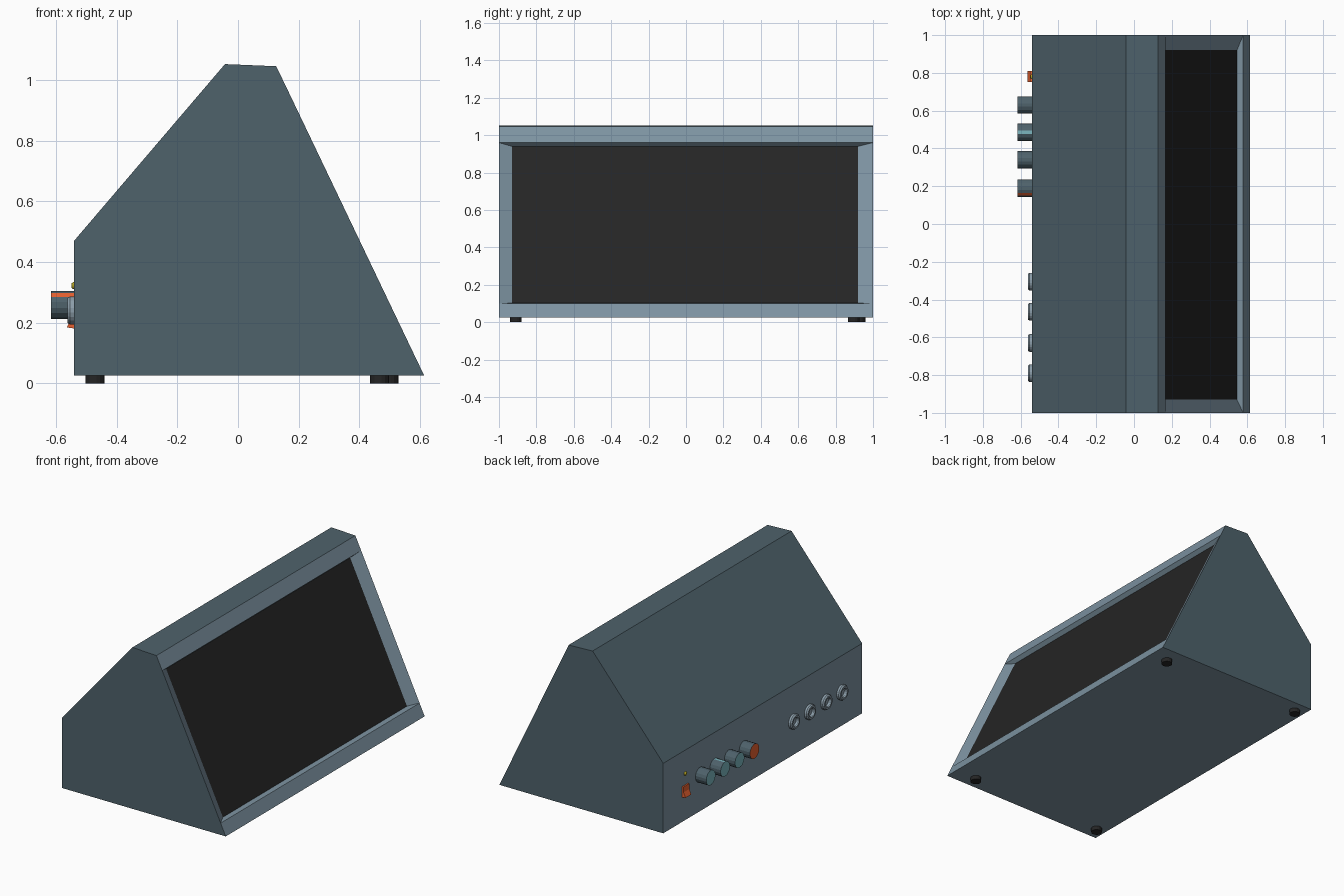
import bpy, bmesh, math

if "Cube" in bpy.data.objects:
    bpy.data.objects.remove(bpy.data.objects["Cube"])


def material(name, rgb):
    m = bpy.data.materials.new(name)
    m.diffuse_color = (*rgb, 1)
    m.use_nodes = True
    m.node_tree.nodes["Principled BSDF"].inputs["Base Color"].default_value = m.diffuse_color
    return m


FRAME = material("frame_slate", (0.205, 0.29, 0.355))
SHELL = material("shell_slate", (0.077, 0.122, 0.148))
BLACK = material("black", (0.018, 0.018, 0.018))
ORANGE = material("orange", (0.80, 0.12, 0.03))
TEAL = material("teal", (0.20, 0.47, 0.52))
METAL = material("metal", (0.26, 0.34, 0.40))
YELLOW = material("yellow", (0.75, 0.60, 0.03))
BACK = -0.54


def finish(name, bm, *mats):
    bmesh.ops.recalc_face_normals(bm, faces=bm.faces)
    me = bpy.data.meshes.new(name)
    bm.to_mesh(me)
    bm.free()
    for m in mats:
        me.materials.append(m)
    ob = bpy.data.objects.new(name, me)
    bpy.context.collection.objects.link(ob)
    return ob


def lathe(name, profile, loc, mats, sides=16, axis="X"):
    """Stack of rings (radius, height); X axis points out of the back panel."""
    bm = bmesh.new()
    rings = []
    for r, h in profile:
        ring = []
        for i in range(sides):
            a = 2 * math.pi * (i + 0.5) / sides
            u, v = r * math.cos(a), r * math.sin(a)
            ring.append(bm.verts.new((-h, u, v) if axis == "X" else (u, v, h)))
        rings.append(ring)
    for lo, hi in zip(rings, rings[1:]):
        for i in range(sides):
            j = (i + 1) % sides
            bm.faces.new((lo[i], lo[j], hi[j], hi[i]))
    bm.faces.new(rings[0])
    bm.faces.new(rings[-1])
    ob = finish(name, bm, *mats)
    ob.location = loc
    return ob


# Wedge housing: extruded profile with a bevelled recess in the sloping screen side
profile = [(BACK, 0.025), (BACK, 0.47), (-0.043, 1.052), (0.126, 1.045),
           (0.167, 0.96), (0.578, 0.10), (0.614, 0.025)]
bm = bmesh.new()
left = [bm.verts.new((x, -1, z)) for x, z in profile]
right = [bm.verts.new((x, 1, z)) for x, z in profile]
for cap in (left, right):
    bm.faces.new(cap).material_index = 2
for i in range(len(profile)):
    j = (i + 1) % len(profile)
    if i != 4:
        f = bm.faces.new((left[i], left[j], right[j], right[i]))
        f.material_index = 2 if i in (1, 2) else 0
rim = [left[4], left[5], right[5], right[4]]
inner = [bm.verts.new(p) for p in ((0.145, -0.93, 0.94), (0.545, -0.93, 0.102),
                                   (0.545, 0.92, 0.102), (0.145, 0.92, 0.94))]
for i in range(4):
    j = (i + 1) % 4
    bm.faces.new((rim[i], rim[j], inner[j], inner[i]))
bm.faces.new(inner).material_index = 1
finish("housing", bm, FRAME, BLACK, SHELL)

# Control knobs with a coloured cap and one coloured pointer facet
for n, (y, mat, angle) in enumerate([(0.19, ORANGE, 146), (0.34, TEAL, 236),
                                     (0.485, TEAL, 101), (0.63, TEAL, 281)]):
    knob = lathe(f"knob_{n + 1}", [(0.047, -0.01), (0.047, 0.076)],
                 (BACK, y, 0.258), (SHELL, mat))
    a = math.radians(angle)
    polys = knob.data.polygons
    max(polys, key=lambda p: p.normal.y * math.cos(a) + p.normal.z * math.sin(a)).material_index = 1
    min(polys, key=lambda p: p.normal.x).material_index = 1

# Jack sockets: rounded rings with a sunken centre
for n, y in enumerate((-0.305, -0.465, -0.63, -0.79)):
    lathe(f"socket_{n + 1}", [(0.047, -0.005), (0.047, 0.014), (0.041, 0.022),
                              (0.030, 0.022), (0.026, 0.016), (0.026, 0.003)],
          (BACK, y, 0.240), (METAL,), 20)

# Indicator lamp
lathe("indicator_lamp", [(0.013, -0.005), (0.012, 0.004), (0.007, 0.009)],
      (BACK, 0.78, 0.322), (YELLOW,), 12)

# Rocker switch: block tilted out at the bottom
bm = bmesh.new()
ends = [[bm.verts.new((BACK + d, y, z)) for d, z in
         ((0.005, 0.18), (-0.024, 0.184), (-0.010, 0.215), (-0.010, 0.25), (0.005, 0.25))]
        for y in (0.752, 0.81)]
for e in ends:
    bm.faces.new(e)
for i in range(5):
    j = (i + 1) % 5
    bm.faces.new((ends[0][i], ends[0][j], ends[1][j], ends[1][i]))
finish("rocker_switch", bm, ORANGE)

# Rubber feet
for n, (x, y) in enumerate([(0.467, -0.91), (0.497, 0.897), (-0.472, -0.91), (-0.472, 0.927)]):
    lathe(f"foot_{n + 1}", [(0.032, 0), (0.032, 0.027)], (x, y, 0), (BLACK,), 16, "Z")
